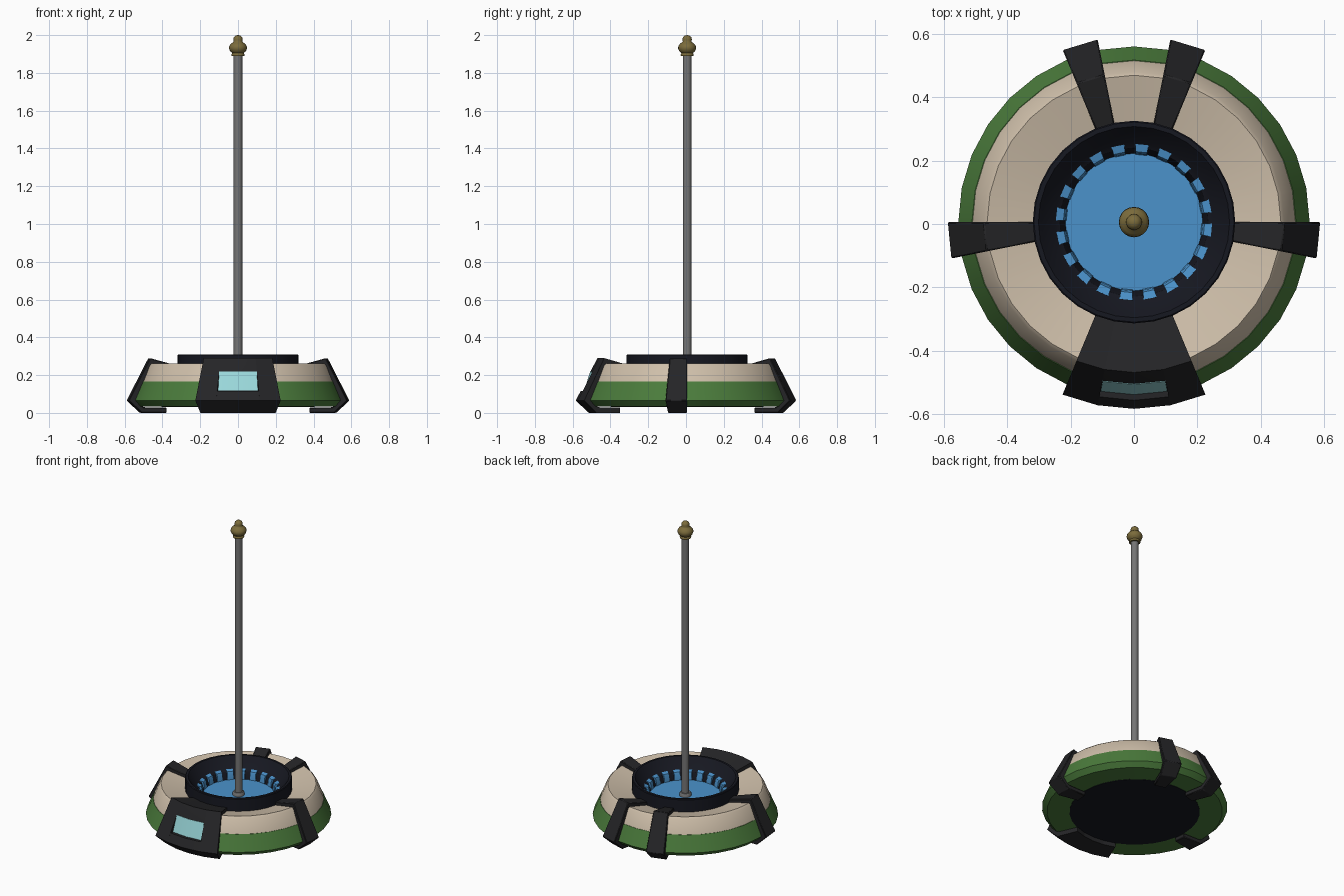
import bpy, bmesh
from math import sin, cos, radians

if "Cube" in bpy.data.objects:
    bpy.data.objects.remove(bpy.data.objects["Cube"])

CY = 0.006   # axis offset that keeps the whole model centred on y = 0


def material(name, rgb):
    m = bpy.data.materials.new(name)
    m.diffuse_color = (*rgb, 1)
    m.use_nodes = True
    m.node_tree.nodes["Principled BSDF"].inputs["Base Color"].default_value = m.diffuse_color
    return m


CREAM = material("cream", (0.62, 0.52, 0.40))
GREEN = material("green", (0.07, 0.20, 0.045))
BLACK = material("black", (0.018, 0.018, 0.02))
NAVY = material("dark_rim", (0.008, 0.009, 0.015))
BLUE = material("blue", (0.07, 0.29, 0.60))
SCREEN = material("screen", (0.33, 0.70, 0.72))
BRASS = material("brass", (0.20, 0.15, 0.045))
STEEL = material("steel", (0.18, 0.18, 0.18))


def add_arcs(bm, profile, start, end, steps, closed):
    """Sweep an (r, z) profile round the axis from start to end degrees."""
    full = abs(end - start) >= 360
    rings = []
    for i in range(steps if full else steps + 1):
        a = radians(start + (end - start) * i / steps)
        rings.append([bm.verts.new((r * cos(a), r * sin(a) + CY, z)) for r, z in profile])
    n = len(profile)
    for i in range(steps):
        a, b = rings[i], rings[(i + 1) % len(rings)]
        for j in range(n if closed else n - 1):
            k = (j + 1) % n
            bm.faces.new((a[j], b[j], b[k], a[k]))
    if closed and not full:
        bm.faces.new(rings[0])
        bm.faces.new(rings[-1][::-1])


def lathe(name, profile, mat, arcs=((0, 360),), steps=32, closed=True, angle=25, bevel=0):
    bm = bmesh.new()
    for start, end in arcs:
        add_arcs(bm, profile, start, end, steps, closed)
    bmesh.ops.remove_doubles(bm, verts=bm.verts, dist=1e-5)
    bmesh.ops.recalc_face_normals(bm, faces=bm.faces)
    me = bpy.data.meshes.new(name)
    bm.to_mesh(me)
    bm.free()
    ob = bpy.data.objects.new(name, me)
    bpy.context.collection.objects.link(ob)
    me.materials.append(mat)
    if bevel:
        mod = ob.modifiers.new("bevel", "BEVEL")
        mod.width, mod.segments = bevel, 1
        mod.limit_method = 'ANGLE'
    bpy.ops.object.select_all(action='DESELECT')
    ob.select_set(True)
    bpy.context.view_layer.objects.active = ob
    bpy.ops.object.shade_smooth_by_angle(angle=radians(angle))
    return ob


# Base shell: green lower band, dished cream top, dark underside
lathe("lower_band", [(0.38, 0.032), (0.525, 0.035), (0.555, 0.065), (0.512, 0.165), (0.38, 0.165)], GREEN)
lathe("upper_shell", [(0.30, 0.165), (0.51, 0.165), (0.475, 0.252), (0.464, 0.262), (0.30, 0.222)], CREAM, angle=40)
lathe("underside_disc", [(0, 0.03), (0.39, 0.03), (0.39, 0.05), (0, 0.05)], NAVY)

# Four struts, each one segment wide, wrapping the shell from rim to foot
inner = [(0.385, 0.028), (0.51, 0.03), (0.545, 0.065), (0.46, 0.25), (0.30, 0.21)]
outer_top = [(0.30, 0.243), (0.475, 0.29)]
outer_foot = [(0.59, 0.065), (0.52, 0.0), (0.385, 0.0)]
S = 11.25
lathe("struts", inner + outer_top + outer_foot, BLACK,
      arcs=[(-S, 0), (180, 180 + S), (90 + S, 90 + 2 * S), (90 - 2 * S, 90 - S)],
      steps=1, bevel=0.004)

# Front control panel: plain sides, recessed middle holding the screen
lathe("panel_sides", inner + outer_top + outer_foot, BLACK,
      arcs=[(270 - 2 * S, 270 - S), (270 + S, 270 + 2 * S)], steps=1)
recess = [(0.511, 0.22), (0.543, 0.117), (0.563, 0.117)]
lathe("panel_middle", inner + outer_top + recess + outer_foot, BLACK,
      arcs=[(270 - S, 270 + S)], steps=2)
lathe("screen", [(0.50, 0.22), (0.513, 0.22), (0.545, 0.118), (0.53, 0.118)], SCREEN,
      arcs=[(270 - S + 0.1, 270 + S - 0.1)], steps=2)

# Raised rim with a funnel-shaped well
lathe("well_rim", [(0.32, 0.18), (0.32, 0.306), (0.316, 0.31), (0.302, 0.31), (0.292, 0.298),
                   (0.25, 0.245), (0.235, 0.235), (0.215, 0.185), (0.215, 0.17)], NAVY)
lathe("well_floor", [(0, 0.17), (0.218, 0.17), (0.218, 0.19), (0, 0.19)], BLUE)

# Ring of small light blocks round the well
lathe("well_lights", [(0.213, 0.18), (0.217, 0.225), (0.223, 0.24), (0.247, 0.246), (0.25, 0.18)], BLUE,
      arcs=[(84 + 18 * i - 4.8, 84 + 18 * i + 4.8) for i in range(20)], steps=1)

# Pole with foot collar
lathe("pole", [(0, 0.18), (0.036, 0.18), (0.036, 0.205), (0.031, 0.212), (0.023, 0.212),
               (0.023, 1.90), (0, 1.90)], STEEL, steps=16, closed=False, angle=40)

# Turned finial
lathe("finial", [(0, 1.89), (0.033, 1.89), (0.035, 1.895), (0.033, 1.901), (0.03, 1.905),
                 (0.042, 1.915), (0.048, 1.93), (0.046, 1.943), (0.037, 1.955), (0.026, 1.962),
                 (0.023, 1.967), (0.025, 1.977), (0.022, 1.989), (0.012, 1.998), (0, 2.0)],
      BRASS, steps=20, closed=False, angle=45)
